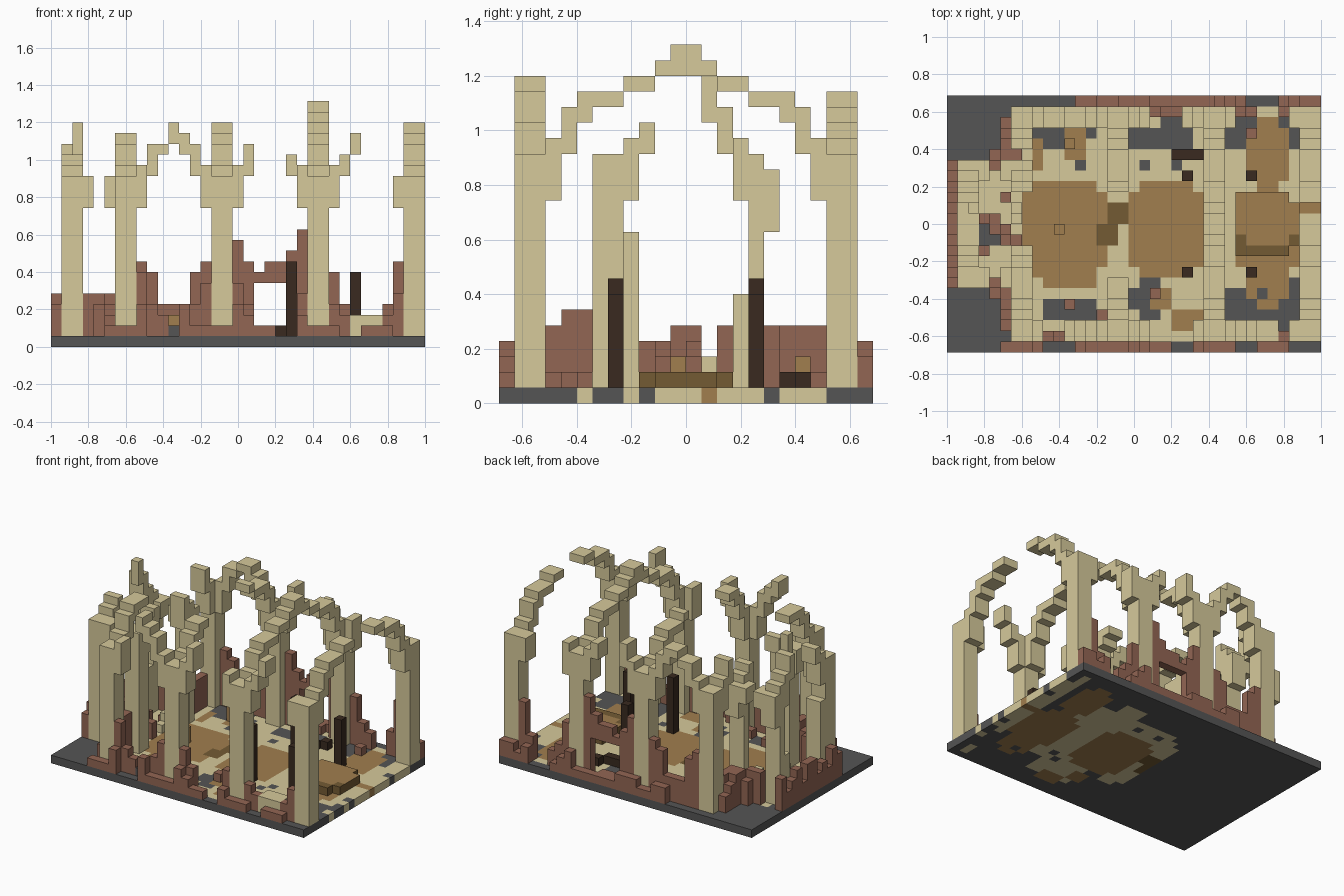
import bpy, random

if "Cube" in bpy.data.objects:
    bpy.data.objects.remove(bpy.data.objects["Cube"])

random.seed(4)
V = 2 / 35                      # block size; grid is 35 x 24 x 23
NX, NY = 35, 24
COLOURS = {
    "pale_stone": (0.67, 0.585, 0.328), "red_brick": (0.29, 0.132, 0.088),
    "ochre_dirt": (0.355, 0.21, 0.077), "dark_slate": (0.09, 0.09, 0.09),
    "charred_wood": (0.041, 0.023, 0.014), "brown_rug": (0.175, 0.105, 0.034)}
mats = []
STONE, BRICK, DIRT, SLATE, WOOD, RUG = range(6)
for name, c in COLOURS.items():
    m = bpy.data.materials.new(name)
    m.diffuse_color = (*c, 1)
    m.use_nodes = True
    m.node_tree.nodes["Principled BSDF"].inputs["Base Color"].default_value = m.diffuse_color
    mats.append(m)

cells = {}                      # block -> (part, colour)


def box(part, mat, i, j, k):
    """Fill an inclusive block range, each axis given as (first, last)."""
    for a in range(i[0], i[1] + 1):
        for b in range(j[0], j[1] + 1):
            for c in range(k[0], k[1] + 1):
                cells[a, b, c] = (part, mat)


def patch(mat, x0, x1, y0, y1):
    """Recolour the floor slab over a range in world units, corners clipped."""
    i0, i1 = round((x0 + 1) / V), round((x1 + 1) / V) - 1
    j0, j1 = round(y0 / V) + 12, round(y1 / V) + 11
    for i in range(i0, i1 + 1):
        for j in range(j0, j1 + 1):
            corner = i in (i0, i1) and j in (j0, j1) and i1 - i0 > 2 and j1 - j0 > 2
            if not corner:
                cells[i, j, 0] = ("floor_slab", mat)


# Floor slab: slate, worn paving, bare dirt
box("floor_slab", SLATE, (0, 34), (0, 23), (0, 0))
patch(STONE, -.66, 1, -.63, .63)
patch(STONE, -.95, -.5, -.35, .35)
for p in [(-.54, -.26, .4, .57), (-.03, .2, .4, .52), (.14, .34, .4, .57), (.5, .66, .4, .57),
          (.77, .89, .4, .63), (-.46, -.2, -.5, -.4), (-.03, .2, -.5, -.28), (.5, .66, -.57, -.34),
          (.6, .83, -.63, -.46), (.77, .95, -.5, -.28), (-.83, -.7, -.12, .06)]:
    patch(SLATE, *p)
for p in [(-.6, -.12, -.28, .23), (-.54, -.49, .29, .46), (-.37, -.26, .34, .52),
          (-.46, -.2, -.34, -.28), (-.03, .37, -.28, .23), (.54, .89, -.26, .17),
          (.6, .83, .17, .57), (.6, .83, -.46, -.2), (.83, 1, .06, .12),
          (.09, .2, -.46, -.34), (.2, .37, -.57, -.46)]:
    patch(DIRT, *p)
patch(RUG, -.2, -.09, -.12, .0)
patch(RUG, -.15, -.03, .0, .12)
for i, j in ((18, 17), (21, 17), (25, 7), (12, 17), (13, 20), (24, 6), (29, 5)):
    cells[i, j, 0] = ("floor_slab", SLATE)
for a, b in ((0, 4), (6, 7), (9, 9), (17, 17), (21, 23)):       # broken edge paving
    box("floor_slab", SLATE, (34, 34), (a, b), (0, 0))

# Nave pillars, front row then back row
BAYS = (6, 15, 24, 33)
for i in BAYS:
    box("pillar", STONE, (i, i + 1), (1, 2), (1, 15))
    box("pillar", STONE, (i, i + 1), (21, 22), (1, 15))

# Cross arches rising from each pillar pair: step -> level range
ARCH = [(13, 16), (16, 18), (18, 19), (19, 19), (19, 19), (20, 20), (20, 20), (21, 21), (21, 22)]
for i, front, back in zip(BAYS, (5, 4, 9, 7), (2, 6, 9, 7)):
    for n, k in enumerate(ARCH):
        if n < front:
            box("cross_arch", STONE, (i, i + 1), (3 + n, 3 + n), k)
        if n < back:
            box("cross_arch", STONE, (i, i + 1), (20 - n, 20 - n), k)

# Arcade arches along both sides, most of them broken
SIDE = [(13, 16), (16, 18), (18, 18), (19, 20), (18, 19), (16, 18), (13, 16)]
for n, k in enumerate(SIDE):
    box("arcade_arch", STONE, (8 + n, 8 + n), (21, 22), (k[0], min(k[1], 19)))
    if n not in (1, 2):
        box("arcade_arch", STONE, (8 + n, 8 + n), (1, 2), k)
for j in ((1, 2), (21, 22)):
    for i, k in [(17, (13, 16)), (18, (16, 18)), (23, (13, 16)),
                 (26, (13, 16)), (32, (13, 15))]:
        box("arcade_arch", STONE, (i, i), j, k)
    if j[0] == 1:
        box("arcade_arch", STONE, (27, 27), j, (16, 17))
        box("arcade_arch", STONE, (28, 28), j, (18, 19))
    else:
        box("arcade_arch", STONE, (22, 22), j, (16, 17))

# Apse pillars with arch stubs and broken ribs
for i, e in ((1, 3), (6, 5)):
    box("apse_pillar", STONE, (i, i + 1), (6, 7), (1, 15))
    box("apse_pillar", STONE, (i, i + 1), (16, 16), (1, 15))
    box("apse_pillar", STONE, (i, i + 1), (17, 17), (11, 14))
    for j in (6, 16):
        box("apse_arch", STONE, (e, e), (j, j + 1), (13, 14 if j == 16 else 15))
    box("apse_arch", STONE, (i, i + 1), (8, 8), (13, 16))
    box("apse_arch", STONE, (i, i + 1), (9, 9), (16, 17))
    box("apse_arch", STONE, (i, i + 1), (15, 15), (13, 16))
box("apse_arch", STONE, (1, 2), (14, 14), (16, 18))
box("apse_arch", STONE, (2, 2), (13, 13), (18, 20))
box("apse_pillar", STONE, (1, 2), (8, 8), (1, 10))
box("apse_pillar", STONE, (1, 2), (15, 15), (1, 6))

# Back wall: ruined brick with a window opening
BACK = {8: 7, 9: 6, 10: 3, 11: 3, 12: 3, 13: 6, 14: 7, 17: 9, 18: 7, 19: 6,
        20: 7, 21: 7, 22: 8, 23: 10, 26: 6, 27: 3, 28: 2, 31: 3, 32: 7}
for i, top in BACK.items():
    box("back_wall", BRICK, (i, i), (22, 22), (1, top))
for i in range(19, 23):
    for k in range(2 if i < 22 else 1, 6):
        cells.pop((i, 22, k), None)

# Front wall: low broken brick stepping up to the pillars
for i, top in {8: 6, 9: 3, 10: 2, 11: 1, 12: 2, 13: 3, 14: 5, 17: 5, 18: 3, 23: 4,
               26: 3, 27: 2, 31: 2, 32: 4}.items():
    box("front_wall", BRICK, (i, i), (1, 1), (1, top))
box("fallen_stone", STONE, (28, 30), (1, 2), (1, 2))

# Brick rubble outside both walls, kept low below the window
for j, spans in ((0, ((5, 8), (12, 20), (23, 26), (29, 31))),
                 (23, ((12, 27), (31, 34)))):
    for a, b in spans:
        for i in range(a, b + 1):
            top = random.choice((1, 1, 2, 3))
            low = 18 < i < 23 or (j == 0 and i in (6, 7, 15, 16, 24, 25, 29, 30))
            box("outer_rubble", BRICK, (i, i), (j, j), (1, 1 if low else top))

# Apse brick walls: end wall and stepped side walls
for j, top in zip(range(6, 18), (3, 4, 2, 3, 2, 4, 4, 2, 4, 3, 2, 4)):
    box("apse_end_wall", BRICK, (0, 0), (j, j), (1, top))
for side in (0, 1):
    for i, j, top in ((3, 6, 4), (4, 6, 4), (4, 5, 3), (5, 5, 4), (5, 4, 4), (5, 3, 3),
                      (6, 4, 5), (6, 3, 4), (5, 2, 2), (6, 5, 5)):
        jj = NY - 1 - j if side else j
        box("apse_side_wall", BRICK, (i, i), (jj, jj), (1, min(top, 4) if side else top))
for n in range(14):             # scattered debris
    i, j = random.randint(3, 6), random.randint(9, 14)
    box("apse_debris", random.choice((STONE, BRICK)), (i, i), (j, j), (1, random.choice((1, 1, 2, 3))))
for i, j in ((11, 4), (19, 5), (14, 3), (28, 20)):
    box("debris", BRICK, (i, i), (j, j), (1, 1))
for i, j in ((10, 11), (11, 19)):
    box("dirt_heap", DIRT, (i, i), (j, j), (1, 2))
box("slate_chip", SLATE, (11, 11), (1, 1), (1, 1))

# Low dais with a worn top, and scorched posts around it
box("dais", RUG, (27, 31), (9, 14), (1, 1))
box("dais", RUG, (32, 32), (10, 13), (1, 1))
for i, top in ((22, 7), (28, 6)):
    for j in (7, 16):
        box("burnt_post", WOOD, (i, i), (j, j), (1, top))
box("burnt_bench", WOOD, (21, 23), (18, 18), (1, 1))
box("burnt_bench", WOOD, (24, 24), (19, 19), (1, 1))


def face_colour(part, mat, i, j, k, up):
    """Worn dais top, and slab underside where paving shows only in the nave."""
    if part == "dais" and up > 0 and (j > 9 or i in (29, 30)) and (i, j) not in ((32, 10), (27, 10)):
        return RUG if j == 9 else DIRT
    if part == "floor_slab" and up < 0:
        near = ((i - 22) / 8) ** 2 + ((j - 11.5) / 9.5) ** 2 < 1
        if i < 15 or (mat == STONE and not near and i < 33):
            return SLATE
    return mat


# Turn every part into a mesh of its exposed block faces
DIRS = [((1, 0, 0), ((1, 0, 0), (1, 1, 0), (1, 1, 1), (1, 0, 1))),
        ((-1, 0, 0), ((0, 0, 0), (0, 0, 1), (0, 1, 1), (0, 1, 0))),
        ((0, 1, 0), ((0, 1, 0), (0, 1, 1), (1, 1, 1), (1, 1, 0))),
        ((0, -1, 0), ((0, 0, 0), (1, 0, 0), (1, 0, 1), (0, 0, 1))),
        ((0, 0, 1), ((0, 0, 1), (1, 0, 1), (1, 1, 1), (0, 1, 1))),
        ((0, 0, -1), ((0, 0, 0), (0, 1, 0), (1, 1, 0), (1, 0, 0)))]
for part in dict.fromkeys(p for p, _ in cells.values()):
    verts, faces, cols = {}, [], []
    for (i, j, k), (p, mat) in cells.items():
        if p != part:
            continue
        for d, quad in DIRS:
            if (i + d[0], j + d[1], k + d[2]) in cells:
                continue
            faces.append([verts.setdefault((i + a, j + b, k + c), len(verts)) for a, b, c in quad])
            cols.append(face_colour(part, mat, i, j, k, d[2]))
    mesh = bpy.data.meshes.new(part)
    mesh.from_pydata([((a - NX / 2) * V, (b - NY / 2) * V, c * V) for a, b, c in verts], [], faces)
    used = sorted(set(cols))
    for m in used:
        mesh.materials.append(mats[m])
    for f, m in zip(mesh.polygons, cols):
        f.material_index = used.index(m)
    bpy.context.collection.objects.link(bpy.data.objects.new(part, mesh))
